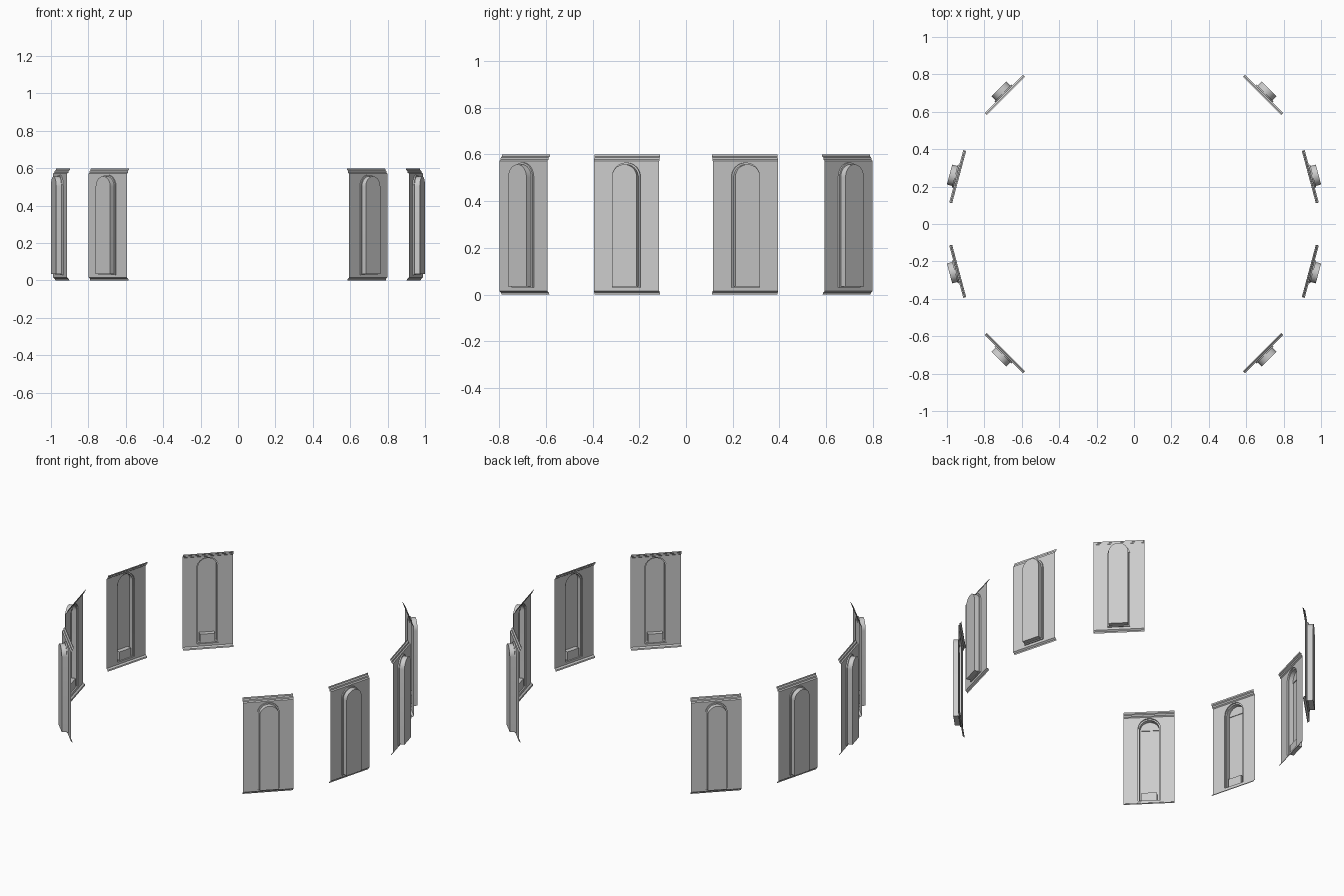
import bpy, bmesh, math

old = bpy.data.objects.get("Cube")
if old:
    bpy.data.objects.remove(old, do_unlink=True)

stone = bpy.data.materials.new("grey_stone")
stone.use_nodes = True
stone.diffuse_color = (0.6, 0.6, 0.6, 1)
stone.node_tree.nodes["Principled BSDF"].inputs["Base Color"].default_value = (0.6, 0.6, 0.6, 1)

RADIUS = 0.984      # distance of the wall sheets from the centre
HALF = 0.145        # half width of a wall sheet
SPRING = 0.502      # height where the arches begin
SILL = 0.03


def arch(half, sill, steps=16):
    """Closed arch outline as (sideways, height), from lower right over the top."""
    pts = [(half, sill)]
    for i in range(steps + 1):
        a = math.pi * i / steps
        pts.append((half * math.cos(a), SPRING + half * math.sin(a)))
    return pts + [(-half, sill)]


def ring(bm, outline, depth):
    return [bm.verts.new((RADIUS + depth, u, z)) for u, z in outline]


def bridge(bm, a, b, closed=True):
    n = len(a)
    for i in range(n if closed else n - 1):
        j = (i + 1) % n
        bm.faces.new((a[i], a[j], b[j], b[i]))


def finish(bm, name):
    bmesh.ops.remove_doubles(bm, verts=bm.verts, dist=0.0001)
    bmesh.ops.recalc_face_normals(bm, faces=bm.faces)
    mesh = bpy.data.meshes.new(name)
    bm.to_mesh(mesh)
    bm.free()
    mesh.materials.append(stone)
    return mesh


def wall_mesh():
    bm = bmesh.new()
    # Moulded base and cornice, stepping inward
    base = [(-0.012, 0), (-0.010, 0.008), (0, 0.015)]
    cornice = [(0, 0.572), (-0.007, 0.577), (-0.008, 0.586), (-0.015, 0.591), (-0.016, 0.6)]
    for strip in (base, cornice):
        sides = [[bm.verts.new((RADIUS + d, s * HALF, z)) for d, z in strip] for s in (1, -1)]
        bridge(bm, sides[0], sides[1], closed=False)
    # Flat wall around the arched opening, one half per side
    outline = arch(0.063, SILL)
    half = outline[:len(outline) // 2 + 1]
    if half[-1][0] < -0.001:
        half.pop()
    low, high = base[-1][1], cornice[0][1]
    for s in (1, -1):
        border = [(0, high), (HALF, high), (HALF, low), (0, low), (0, SILL)] + half
        bm.faces.new(ring(bm, [(s * u, z) for u, z in border], 0))
    return finish(bm, "wall_panel")


def niche_mesh():
    bm = bmesh.new()
    # Stepped frame, then the deep recess closed by its back
    rings = [ring(bm, arch(w, z), d) for w, z, d in
             ((0.063, SILL, 0), (0.063, SILL, 0.008),
              (0.055, SILL + 0.005, 0.008), (0.055, SILL + 0.005, 0.037))]
    for a, b in zip(rings, rings[1:]):
        bridge(bm, a, b)
    bm.faces.new(rings[-1])
    return finish(bm, "niche")


def head_mesh():
    # Thin half-round plate in the top of the recess
    bm = bmesh.new()
    outline = arch(0.054, SILL)[1:-1]
    a, b = ring(bm, outline, 0.036), ring(bm, outline, 0.032)
    bridge(bm, a, b)
    bm.faces.new(a)
    bm.faces.new(b)
    return finish(bm, "niche_head")


def block_mesh():
    # Low plinth standing on the niche floor
    bm = bmesh.new()
    bmesh.ops.create_cube(bm, size=1)
    for v in bm.verts:
        v.co = (RADIUS + 0.022 + v.co.x * 0.028, v.co.y * 0.086, 0.06 + v.co.z * 0.05)
    return finish(bm, "niche_plinth")


meshes = [wall_mesh(), niche_mesh(), head_mesh(), block_mesh()]
made = []
for angle in (15, 45, 135, 165, 195, 225, 315, 345):
    for mesh in meshes:
        ob = bpy.data.objects.new(f"{mesh.name}_{angle}", mesh)
        ob.rotation_euler.z = math.radians(angle)
        bpy.context.collection.objects.link(ob)
        made.append(ob)

# Smooth the arches, keep the edges crisp
bpy.ops.object.select_all(action='DESELECT')
for ob in made[:len(meshes)]:
    ob.select_set(True)
bpy.context.view_layer.objects.active = made[0]
bpy.ops.object.shade_smooth_by_angle(angle=math.radians(30))
